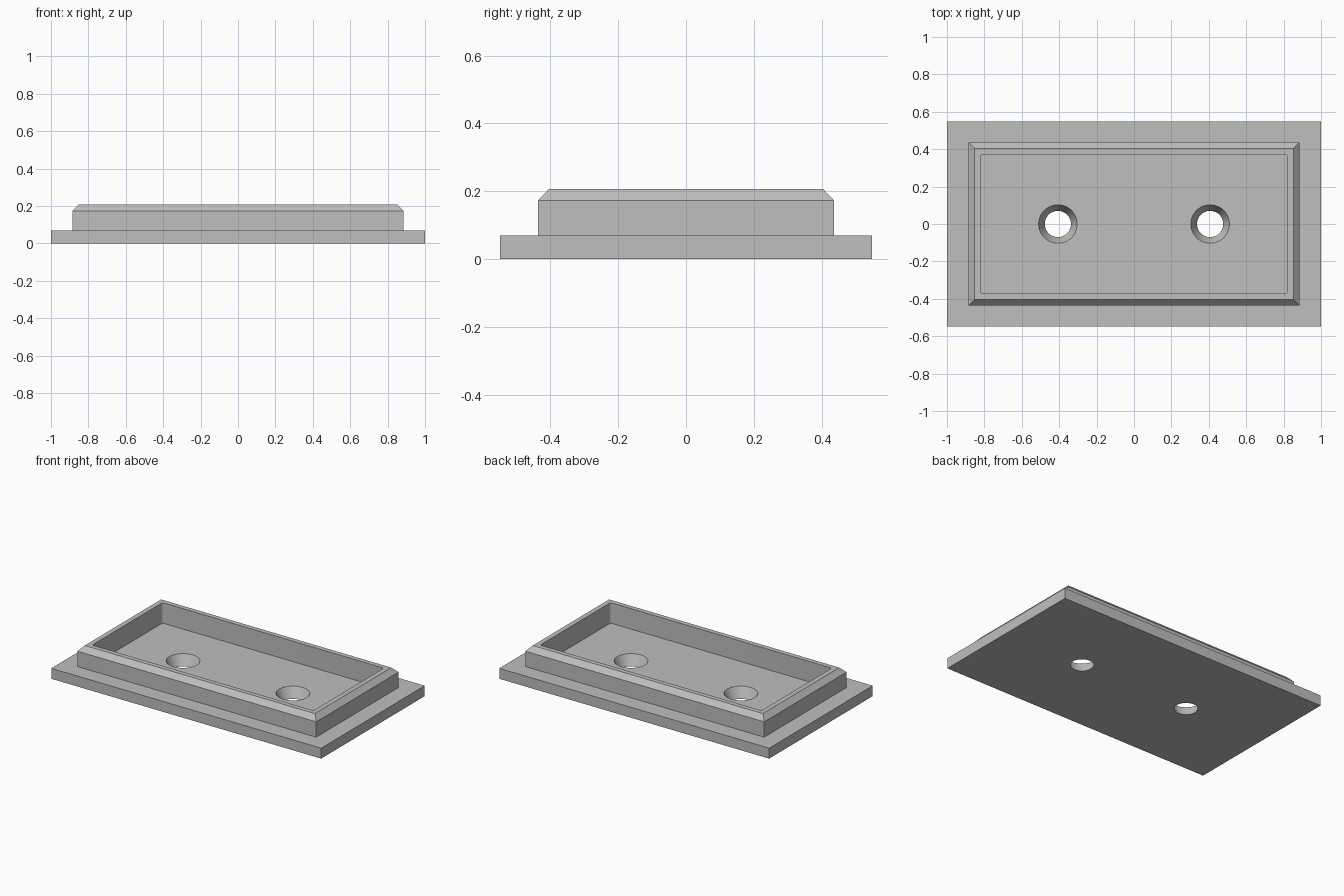
import bpy, bmesh

if "Cube" in bpy.data.objects:
    bpy.data.objects.remove(bpy.data.objects["Cube"], do_unlink=True)

BASE_TOP, SHOULDER, TOP = 0.07, 0.173, 0.207

grey = bpy.data.materials.new("plain grey")
grey.use_nodes = True
grey.diffuse_color = (0.52, 0.52, 0.52, 1)
grey.node_tree.nodes["Principled BSDF"].inputs["Base Color"].default_value = grey.diffuse_color


def add_object(name, bm):
    bmesh.ops.recalc_face_normals(bm, faces=bm.faces)
    mesh = bpy.data.meshes.new(name)
    bm.to_mesh(mesh)
    bm.free()
    mesh.materials.append(grey)
    obj = bpy.data.objects.new(name, mesh)
    bpy.context.collection.objects.link(obj)
    return obj


def stacked_block(name, levels, corner=0):
    """Solid through rectangles given as (half x, half y, z)."""
    bm = bmesh.new()
    rings = [[bm.verts.new((sx * x, sy * y, z))
              for sx, sy in ((-1, -1), (1, -1), (1, 1), (-1, 1))]
             for x, y, z in levels]
    bm.faces.new(rings[0])
    bm.faces.new(rings[-1])
    for low, high in zip(rings, rings[1:]):
        for i in range(4):
            j = (i + 1) % 4
            bm.faces.new((low[i], low[j], high[j], high[i]))
    if corner:
        upright = [e for e in bm.edges if abs(e.verts[0].co.z - e.verts[1].co.z) > 0.01]
        bmesh.ops.bevel(bm, geom=upright, offset=corner, segments=4,
                        profile=0.5, affect='EDGES')
    return add_object(name, bm)


def cone_cutter(name, x):
    """Tapered hole, slightly overshooting the plate on both sides."""
    slope, over = (0.103 - 0.07) / BASE_TOP, 0.02
    bpy.ops.mesh.primitive_cone_add(
        vertices=64, radius1=0.07 - slope * over, radius2=0.103 + slope * over,
        depth=BASE_TOP + 2 * over, location=(x, 0, BASE_TOP / 2))
    obj = bpy.context.object
    obj.name = name
    obj.data.materials.append(grey)
    return obj


def cut(obj, cutter):
    mod = obj.modifiers.new("cut", 'BOOLEAN')
    mod.operation, mod.solver, mod.object = 'DIFFERENCE', 'EXACT', cutter
    cutter.hide_render = True
    bpy.context.view_layer.objects.active = obj
    bpy.ops.object.modifier_apply(modifier=mod.name)
    bpy.data.objects.remove(cutter, do_unlink=True)


# Base plate with two tapered screw holes
base = stacked_block("base_plate", [(1, 0.548, 0), (1, 0.548, BASE_TOP)])
for side in (-1, 1):
    cut(base, cone_cutter("hole_cutter", side * 0.407))

# Raised rim with chamfered top and an open pocket
rim = stacked_block("raised_rim", [(0.885, 0.436, BASE_TOP - 0.03),
                                   (0.885, 0.436, SHOULDER),
                                   (0.853, 0.404, TOP)])
cut(rim, stacked_block("pocket_cutter", [(0.82, 0.372, 0), (0.82, 0.372, 0.3)], corner=0.012))

# Smooth the holes and pocket corners, keep the edges crisp
for obj in (base, rim):
    bpy.ops.object.select_all(action='DESELECT')
    obj.select_set(True)
    bpy.context.view_layer.objects.active = obj
    bpy.ops.object.shade_smooth_by_angle(angle=0.5)
